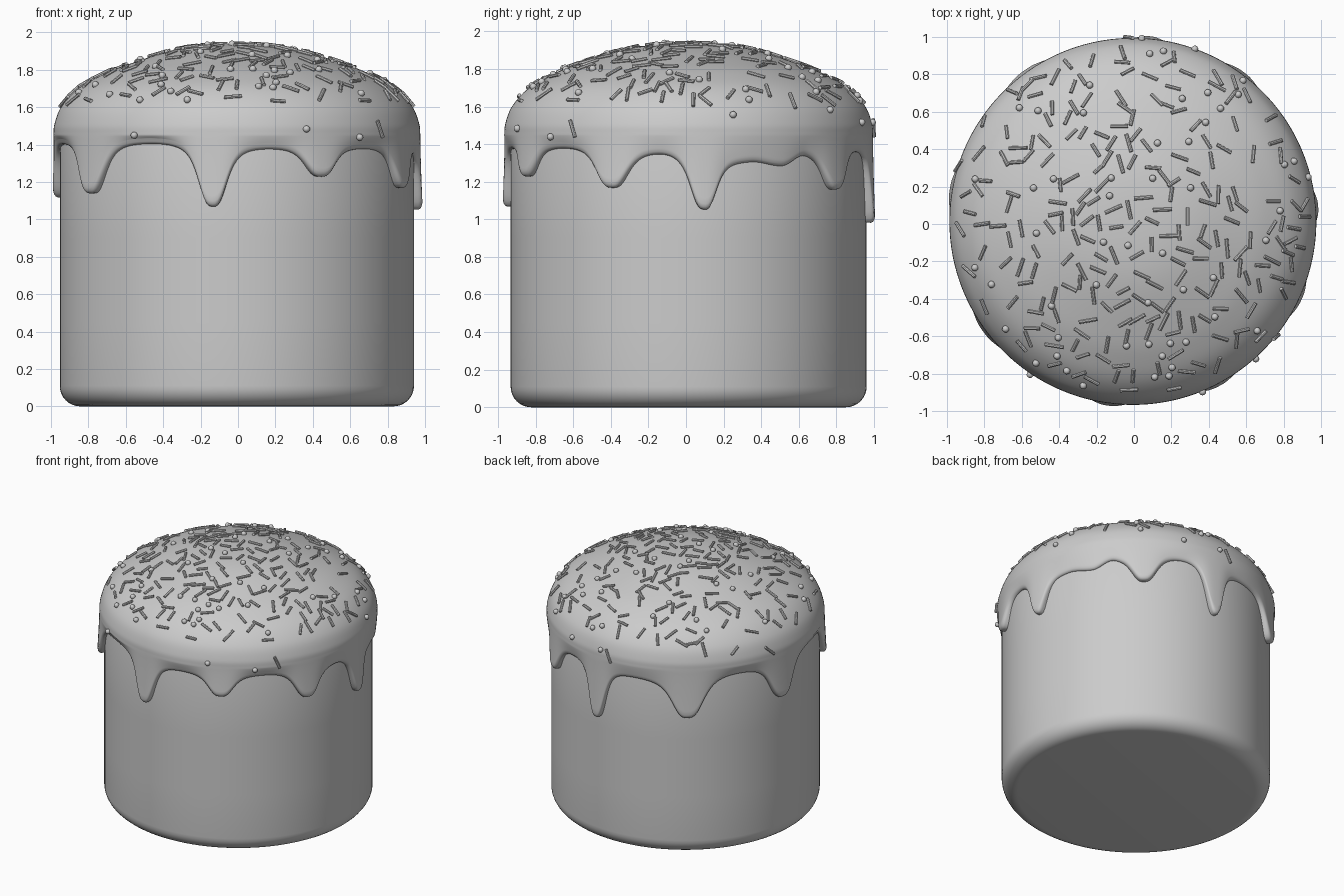
import bpy, bmesh, math, random
from mathutils import Vector, Matrix

if "Cube" in bpy.data.objects:
    bpy.data.objects.remove(bpy.data.objects["Cube"])

random.seed(7)
CX, CY = -0.006, 0.014


def finish(bm, name, smooth_angle=None):
    bmesh.ops.recalc_face_normals(bm, faces=bm.faces[:])
    mesh = bpy.data.meshes.new(name)
    bm.to_mesh(mesh)
    bm.free()
    ob = bpy.data.objects.new(name, mesh)
    bpy.context.collection.objects.link(ob)
    for o in bpy.context.selected_objects:
        o.select_set(False)
    ob.select_set(True)
    bpy.context.view_layer.objects.active = ob
    bpy.ops.object.shade_smooth_by_angle(angle=math.radians(smooth_angle))
    return ob


def revolve(column, n, top=None, bottom=None):
    """Skin of n columns of (r, z) rows around z, with optional pole points."""
    bm = bmesh.new()
    cols = []
    for i in range(n):
        a = 2 * math.pi * i / n
        cols.append([bm.verts.new((CX + r * math.cos(a), CY + r * math.sin(a), z))
                     for r, z in column(math.degrees(a))])
    for i in range(n):
        a, b = cols[i], cols[(i + 1) % n]
        for j in range(len(a) - 1):
            bm.faces.new((a[j], a[j + 1], b[j + 1], b[j]))
    for z, j in ((top, 0), (bottom, -1)):
        if z is not None:
            pole = bm.verts.new((CX, CY, z))
            for i in range(n):
                bm.faces.new((pole, cols[i][j], cols[(i + 1) % n][j]))
    return bm


def spline(pts, steps):
    """Catmull-Rom through 2D points."""
    p = [Vector(q) for q in pts]
    p = [Vector((-p[1].x, p[1].y))] + p + [2 * p[-1] - p[-2]]
    out = []
    for i in range(1, len(p) - 2):
        for k in range(steps):
            t = k / steps
            out.append(0.5 * (2 * p[i] + (p[i + 1] - p[i - 1]) * t
                       + (2 * p[i - 1] - 5 * p[i] + 4 * p[i + 1] - p[i + 2]) * t * t
                       + (3 * p[i] - p[i - 1] - 3 * p[i + 1] + p[i + 2]) * t ** 3))
    return out + [p[-2]]


# dome profile of the icing, centre to shoulder
dome = spline([(0, 1.935), (0.3, 1.912), (0.6, 1.822), (0.75, 1.758),
               (0.86, 1.69), (0.94, 1.60), (0.975, 1.51), (0.981, 1.45)], 6)

# icing edge: upper line (angle, z) and drips (angle, tip z, half width)
upper = [(-161, 1.415), (-118, 1.415), (-78, 1.39), (-43, 1.39), (-10, 1.37), (20, 1.315),
         (31, 1.29), (41, 1.36), (69, 1.38), (104, 1.365), (146, 1.40), (199, 1.415)]
drips = [(-143.5, 1.14, 7), (-97.7, 1.07, 5.2), (-62.4, 1.23, 6), (-25, 1.17, 6.2),
         (4.7, 1.055, 4.8), (53.5, 1.16, 6.2), (85, 0.985, 4.5), (126, 1.08, 7.5),
         (169.5, 1.12, 7)]


def upper_z(a):
    a = (a + 161) % 360 - 161
    for (a0, z0), (a1, z1) in zip(upper, upper[1:]):
        if a0 <= a <= a1:
            t = (a - a0) / (a1 - a0)
            return z0 + (z1 - z0) * (1 - math.cos(math.pi * t)) / 2


def edge(a):
    z, bulge = upper_z(a), 0
    for d, tip, w in drips:
        dist = abs((a - d + 180) % 360 - 180)
        s = 1 / (1 + (dist / w) ** 3)
        z -= (upper_z(d) - tip) * s
        bulge = max(bulge, s)
    return z, bulge


def icing_column(a):
    e, bulge = edge(a)
    pts = [tuple(p) for p in dome[1:]]
    r0, z0 = pts[-1]
    r1, z1 = 0.968 + 0.026 * bulge, e + 0.03
    for k in range(1, 13):
        t = k / 12
        pts.append((r0 + (r1 - r0) * t ** 1.3, z0 + (z1 - z0) * t))
    # rounded lip tucked into the cake
    pts += [(r1 - 0.004, e + 0.014), (r1 - 0.012, e + 0.004), (r1 - 0.022, e), (0.935, e + 0.002)]
    return pts


finish(revolve(icing_column, 480, top=dome[0].y), "icing", 80)

# cake body with rounded bottom edge and a domed top under the icing
F, R = 0.11, 0.947
body = [(0.5, 1.80), (0.8, 1.66), (0.92, 1.5), (R, 1.38), (R, 0.9), (R, 0.45)]
body += [(R - F + F * math.cos(t * math.pi / 16), F - F * math.sin(t * math.pi / 16))
         for t in range(9)]
finish(revolve(lambda a: body, 128, top=1.87, bottom=0.0), "cake_body", 60)

# sprinkle positions: walk along the icing profile, denser near the centre
wall = dome + [Vector((0.98, 1.36))]
used = []


def on_profile(s):
    for p, q in zip(wall, wall[1:]):
        d = (q - p).length
        if s <= d:
            t = (q - p).normalized()
            return p + t * s, Vector((-t.y, t.x))
        s -= d
    return wall[-1], Vector((1, 0))


def place(s, gap):
    """Random spot at profile distance s as a matrix with z along the normal."""
    a = random.uniform(0, 2 * math.pi)
    p, n = on_profile(s)
    c, sn = math.cos(a), math.sin(a)
    pos = Vector((CX + p.x * c, CY + p.x * sn, p.y))
    if any((pos - u).length < gap for u in used):
        return None
    used.append(pos)
    nor = Vector((n.x * c, n.x * sn, n.y))
    return (Matrix.Translation(pos + nor * 0.005) @ nor.to_track_quat('Z', 'Y').to_matrix().to_4x4()
            @ Matrix.Rotation(random.uniform(0, math.pi), 4, 'Z'))


def scatter(count, add, gap):
    done = tries = 0
    while done < count and tries < 5000:
        tries += 1
        s = random.uniform(0.92, 1.2) if random.random() < 0.06 else 1.0 * random.random() ** 0.6
        m = place(s, gap)
        if m:
            add(m)
            done += 1


# rod sprinkles
rods = bmesh.new()
lay = Matrix.Rotation(math.pi / 2, 4, 'Y')
scatter(225, lambda m: bmesh.ops.create_cone(
    rods, cap_ends=True, segments=8, radius1=0.010, radius2=0.010,
    depth=random.uniform(0.075, 0.105), matrix=m @ lay), 0.055)
finish(rods, "rod_sprinkles", 40)

# ball sprinkles
balls = bmesh.new()
scatter(58, lambda m: bmesh.ops.create_uvsphere(
    balls, u_segments=12, v_segments=8, radius=0.019, matrix=m), 0.05)
finish(balls, "ball_sprinkles", 60)
